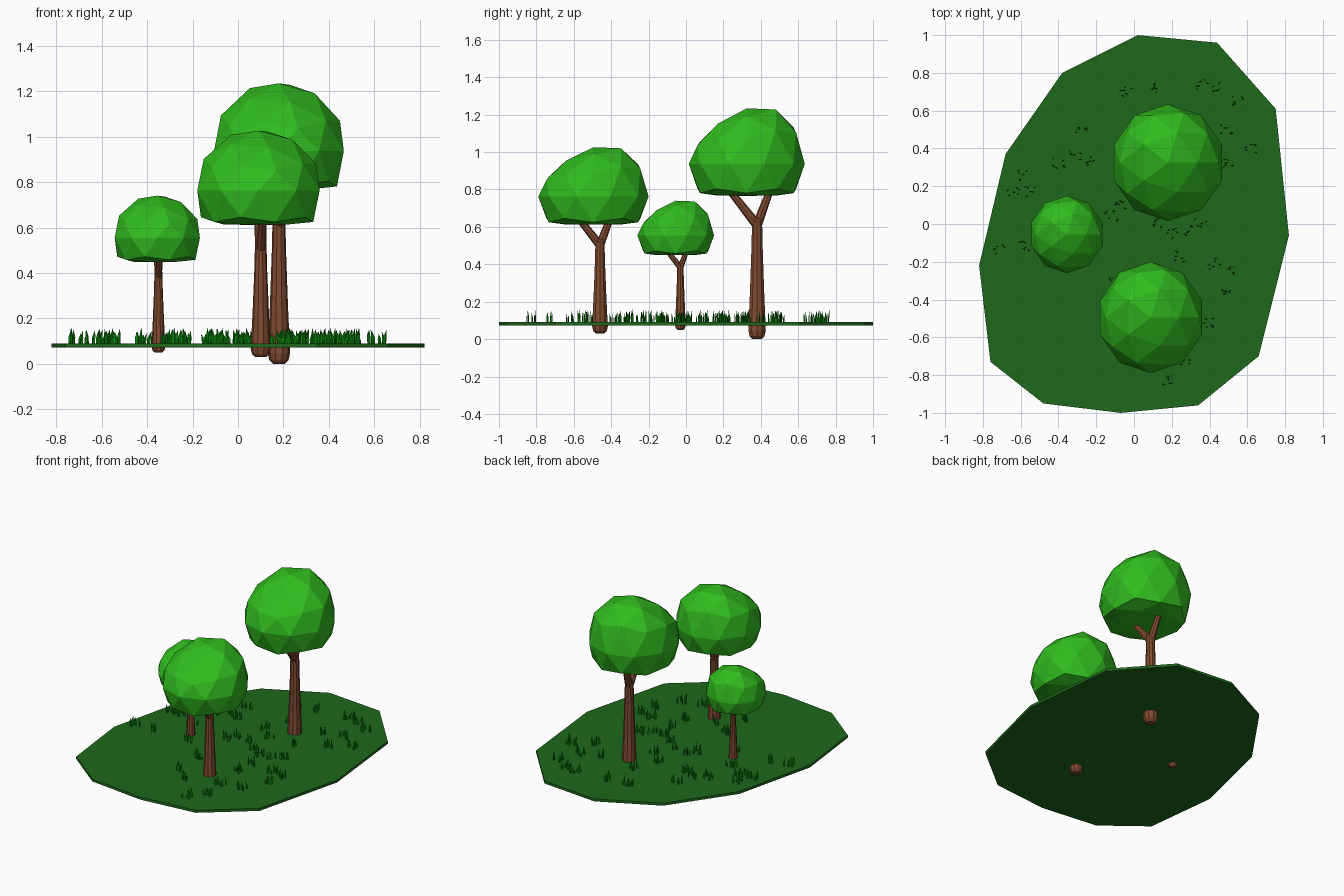
import bpy, bmesh, math, random
from mathutils import Vector

if "Cube" in bpy.data.objects:
    bpy.data.objects.remove(bpy.data.objects["Cube"])

random.seed(4)


def material(name, rgb):
    m = bpy.data.materials.new(name)
    m.diffuse_color = (*rgb, 1)
    m.use_nodes = True
    m.node_tree.nodes["Principled BSDF"].inputs["Base Color"].default_value = m.diffuse_color
    return m


GROUND = material("ground_green", (0.013, 0.14, 0.011))
LEAF = material("leaf_green", (0.03, 0.5, 0.013))
BARK = material("bark_brown", (0.22, 0.07, 0.03))
BLADE = material("grass_green", (0.004, 0.25, 0.004))


def finish(name, bm, mat):
    bmesh.ops.recalc_face_normals(bm, faces=bm.faces)
    me = bpy.data.meshes.new(name)
    bm.to_mesh(me)
    bm.free()
    me.materials.append(mat)
    ob = bpy.data.objects.new(name, me)
    bpy.context.collection.objects.link(ob)
    return ob


def tube(bm, points, radii, sides):
    """Faceted tube through points, capped at both ends."""
    pts = [Vector(p) for p in points]
    q = Vector((0, 0, 1)).rotation_difference(pts[-1] - pts[0])
    rings = []
    for p, r in zip(pts, radii):
        rings.append([bm.verts.new(p + q @ Vector((r * math.cos(a), r * math.sin(a), 0)))
                      for a in (2 * math.pi * i / sides for i in range(sides))])
    for lo, hi in zip(rings, rings[1:]):
        for i in range(sides):
            j = (i + 1) % sides
            bm.faces.new((lo[i], lo[j], hi[j], hi[i]))
    bm.faces.new(rings[0][::-1])
    bm.faces.new(rings[-1])


# Ground slab
outline = [(0.02, 1.0), (0.44, 0.96), (0.75, 0.61), (0.82, -0.06), (0.66, -0.70), (0.34, -0.96),
           (-0.07, -1.0), (-0.48, -0.95), (-0.76, -0.73), (-0.82, -0.22), (-0.68, 0.37), (-0.38, 0.80)]
bm = bmesh.new()
base = bm.faces.new([bm.verts.new((x, y, 0.073)) for x, y in outline])
top = bmesh.ops.extrude_face_region(bm, geom=[base])
bmesh.ops.translate(bm, vec=(0, 0, 0.018),
                    verts=[g for g in top["geom"] if isinstance(g, bmesh.types.BMVert)])
finish("ground", bm, GROUND)


# Trees: forked trunk plus a faceted, flat-bottomed crown leaning to the back
def tree(name, foot, fork_z, s, crown, size):
    x, y, z0 = foot
    h = fork_z - z0
    bm = bmesh.new()
    levels = [(0, 0.026), (0.025, 0.042), (0.075, 0.049), (0.4, 0.040), (0.8, 0.031), (1.03, 0.028)]
    tube(bm, [(x, y, z0 + t * h) for t, r in levels], [r * s for t, r in levels], 10)
    for dx, dy, dz in ((0.015, -0.19, 0.24), (-0.02, 0.09, 0.24)):
        start = Vector((x, y, fork_z - 0.02 * s))
        tube(bm, [start, start + Vector((dx, dy, dz)) * s], [0.026 * s, 0.017 * s], 8)
    finish(name + "_trunk", bm, BARK)

    bm = bmesh.new()
    bmesh.ops.create_icosphere(bm, subdivisions=2, radius=1)
    for v in bm.verts:
        if v.co.z > 0:
            v.co.z *= 1 + 0.3 * v.co.y
        else:
            v.co.z = max(v.co.z, -0.555 + 0.02 * v.co.z)
        v.co = Vector(crown) + Vector(a * b for a, b in zip(v.co, size))
    finish(name + "_crown", bm, LEAF)


tree("large_tree", (0.18, 0.38, 0.0), 0.63, 1.0, (0.18, 0.325, 0.937), (0.30, 0.31, 0.297))
tree("medium_tree", (0.10, -0.46, 0.03), 0.52, 0.9, (0.09, -0.495, 0.763), (0.283, 0.295, 0.263))
tree("small_tree", (-0.35, -0.03, 0.05), 0.395, 0.62, (-0.355, -0.055, 0.555), (0.197, 0.205, 0.185))

# Grass tufts
tufts = [(-0.04, 0.70), (0.12, 0.72), (0.36, 0.74), (0.45, 0.73), (0.55, 0.65), (0.49, 0.50), (0.62, 0.40),
         (0.50, 0.32), (-0.28, 0.50), (-0.31, 0.36), (-0.24, 0.34), (-0.40, 0.32), (-0.60, 0.26),
         (-0.64, 0.17), (-0.55, 0.17), (-0.71, -0.13), (-0.59, -0.12), (-0.12, 0.04), (-0.08, 0.10),
         (0.02, 0.08), (0.12, 0.0), (0.21, -0.05), (0.28, -0.04), (0.35, 0.0), (0.24, -0.17), (0.43, -0.21),
         (0.50, -0.25), (0.49, -0.37), (0.40, -0.52), (0.27, -0.73), (0.18, -0.83), (-0.30, -0.12),
         (-0.42, 0.08), (0.04, -0.38), (-0.10, -0.30), (0.0, 0.30), (0.30, 0.20), (0.22, -0.33),
         (-0.10, -0.52), (0.25, -0.55), (0.06, 0.48), (0.35, 0.45), (0.10, 0.20), (0.02, -0.62)]
bm = bmesh.new()
for tx, ty in tufts:
    for i in range(6):
        x = tx + random.uniform(-0.032, 0.032)
        y = ty + random.uniform(-0.028, 0.028)
        h = random.uniform(0.04, 0.075)
        a = random.uniform(-0.7, 0.7)
        side = Vector((math.cos(a), math.sin(a), 0))
        thick = Vector((-side.y, side.x, 0)) * 0.003
        lean = side * random.uniform(-0.014, 0.014)
        prev = None
        root = Vector((x, y, 0.085))
        # tapered diamond section, bending towards a point
        for t, w in ((0, 0.007), (0.5, 0.008)):
            c = root + lean * t * t + Vector((0, 0, h * t))
            ring = [bm.verts.new(c + d) for d in (side * w, thick, -side * w, -thick)]
            if prev:
                for k in range(4):
                    bm.faces.new((prev[k], prev[k - 3], ring[k - 3], ring[k]))
            prev = ring
        tip = bm.verts.new(root + lean + Vector((0, 0, h)))
        for k in range(4):
            bm.faces.new((prev[k], prev[k - 3], tip))
finish("grass", bm, BLADE)
